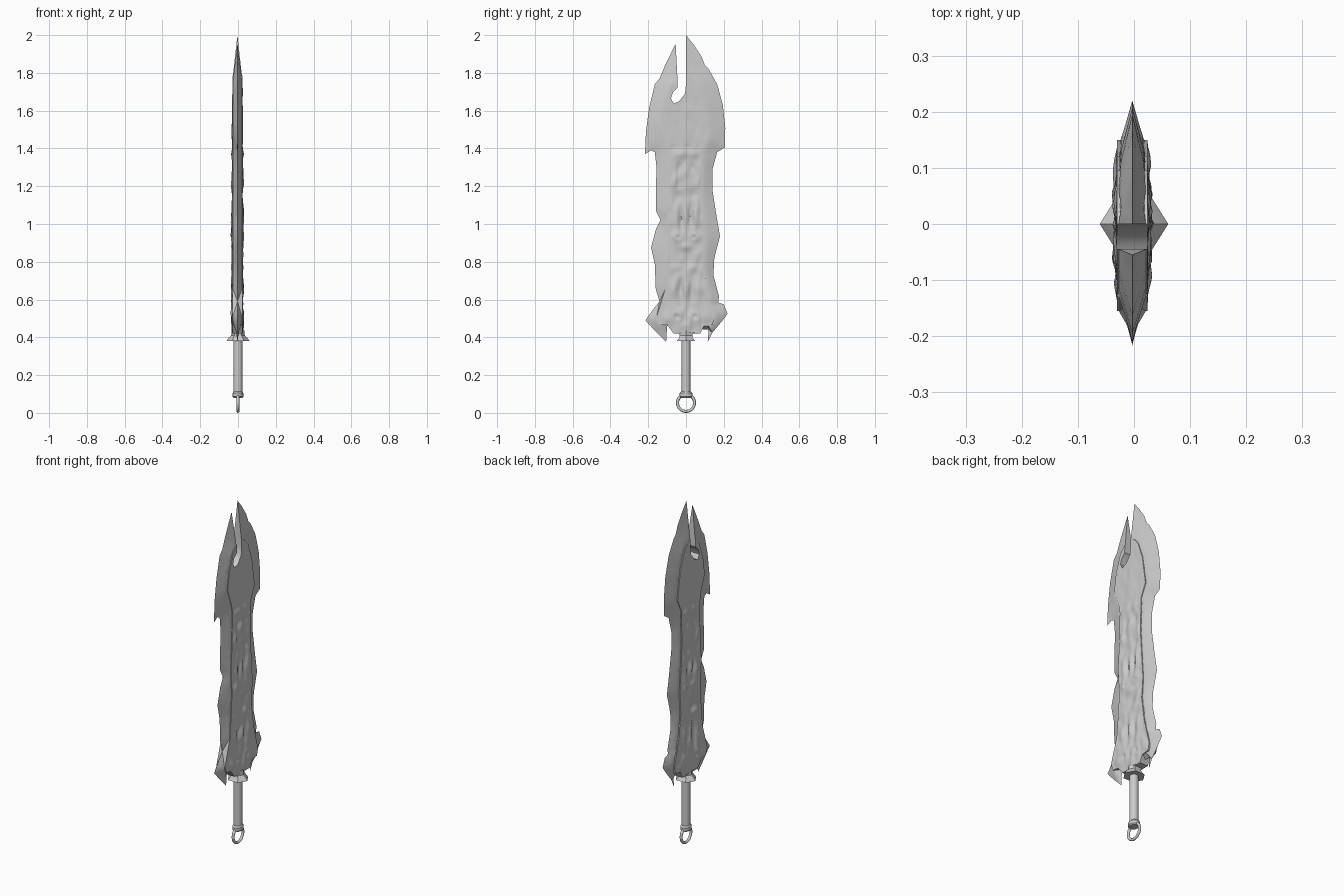
import bpy, bmesh, math
from mathutils import Vector, geometry, noise

if "Cube" in bpy.data.objects:
    bpy.data.objects.remove(bpy.data.objects["Cube"])

# Profiles in the (y, z) plane, right side runs downwards, left side upwards
EDGE_R = [(0, 2), (.04, 1.95), (.08, 1.89), (.10, 1.84), (.12, 1.82), (.165, 1.74), (.195, 1.63),
          (.208, 1.51), (.205, 1.405), (.165, 1.38), (.14, 1.29), (.14, 1.18), (.16, 1.05),
          (.18, .935), (.15, .82), (.145, .73), (.175, .615), (.17, .585), (.20, .575),
          (.22, .525), (.19, .485), (.14, .425), (.115, .375), (.12, .44)]
EDGE_L = [(-.10, .46), (-.105, .375), (-.16, .43), (-.215, .49), (-.165, .56), (-.14, .59),
          (-.16, .655), (-.165, .785), (-.185, .875), (-.16, .97), (-.135, 1.02), (-.16, 1.07),
          (-.16, 1.2), (-.155, 1.29), (-.165, 1.38), (-.185, 1.39), (-.217, 1.37), (-.212, 1.49),
          (-.195, 1.615), (-.165, 1.74), (-.14, 1.77), (-.115, 1.83), (-.055, 1.955)]
SLOT = [(-.045, 1.765), (-.045, 1.72), (-.07, 1.695), (-.08, 1.665), (-.065, 1.638),
        (-.035, 1.65), (-.005, 1.69), (0, 1.74), (0, 1.785)]
PANEL_R = [(.03, 1.765), (.06, 1.73), (.095, 1.63), (.12, 1.47), (.085, 1.395), (.08, 1.2),
           (.09, 1.05), (.10, .92), (.09, .8), (.11, .655), (.15, .505), (.14, .465),
           (.095, .46), (.075, .42)]
PANEL_L = [(-.065, .42), (-.10, .465), (-.14, .47), (-.155, .51), (-.11, .655), (-.095, .81),
           (-.09, .92), (-.10, 1.05), (-.09, 1.18), (-.085, 1.38), (-.095, 1.435), (-.13, 1.53),
           (-.115, 1.63), (-.08, 1.73)]
X0 = -.003

# Carved relief: y (mirrored), z, y radius, z radius, height
RELIEF = [(.048, .51, .032, .035, .010), (.048, .51, .013, .013, -.010), (0, .46, .03, .025, .006),
          (.10, .50, .02, .03, .006), (.028, .64, .012, .06, -.008), (.06, .64, .015, .07, .007),
          (0, .66, .013, .08, .007), (.045, .77, .03, .02, .005), (0, .80, .02, .03, -.006),
          (.042, .93, .032, .022, .010), (.042, .93, .014, .010, -.009), (0, .88, .025, .02, .006),
          (.024, 1.04, .011, .05, -.008), (.052, 1.04, .014, .06, .008), (0, 1.04, .012, .06, .006),
          (.035, 1.15, .02, .025, -.006), (.06, 1.22, .015, .05, .006), (.0, 1.22, .014, .06, .005),
          (.035, 1.30, .018, .03, -.006), (.04, 1.37, .03, .02, .006), (0, 1.5, .03, .12, .003)]


def dist(p, chain):
    best = 9
    for a, b in zip(chain, chain[1:]):
        a, b = Vector(a), Vector(b)
        d = b - a
        t = max(0, min(1, (p - a).dot(d) / d.length_squared))
        best = min(best, (p - a - d * t).length)
    return best


def finish(name, bm):
    bmesh.ops.recalc_face_normals(bm, faces=bm.faces)
    me = bpy.data.meshes.new(name)
    bm.to_mesh(me)
    bm.free()
    ob = bpy.data.objects.new(name, me)
    bpy.context.collection.objects.link(ob)
    bpy.ops.object.select_all(action='DESELECT')
    ob.select_set(True)
    bpy.context.view_layer.objects.active = ob
    bpy.ops.object.shade_smooth_by_angle(angle=math.radians(32))
    return ob


def slab(name, outline, step, height, crease=()):
    """Fill an outline with a fine mesh and give it a height on both sides."""
    pts = [Vector(p) for p in outline]
    n = len(pts)
    loop = outline + outline[:1]
    pts += [Vector(p) for p in crease]
    edges = [(i, i + 1) for i in range(n, len(pts) - 1)]
    chains = [loop, list(crease)]
    for j in range(int(1.7 / step)):
        for i in range(int(.46 / step) + 1):
            p = Vector((-.23 + (i + .5 * (j % 2)) * step, .36 + j * step))
            if min(dist(p, c) for c in chains) > step * .45:
                pts.append(p)
    co, _, faces, *_ = geometry.delaunay_2d_cdt(pts, edges, [list(range(n))], 1, 1e-5)
    bm = bmesh.new()
    sides = []
    for s in (1, -1):
        sides.append([bm.verts.new((X0 + s * height(c, s), c.x, c.y)) for c in co])
    count = {}
    for f in faces:
        bm.faces.new([sides[0][i] for i in f])
        bm.faces.new([sides[1][i] for i in reversed(f)])
        for a, b in zip(f, f[1:] + f[:1]):
            key = (min(a, b), max(a, b))
            count[key] = count.get(key, 0) + 1
    for (a, b), k in count.items():
        if k == 1:
            bm.faces.new([sides[0][a], sides[0][b], sides[1][b], sides[1][a]])
    bmesh.ops.remove_doubles(bm, verts=bm.verts, dist=1e-5)
    bmesh.ops.delete(bm, geom=[v for v in bm.verts if not v.link_faces], context='VERTS')
    return finish(name, bm)


def blade_height(p, s):
    d_out = min(dist(p, EDGE_R), dist(p, EDGE_L))
    d_in = min(dist(p, SLOT[-1:] + PANEL_R), dist(p, PANEL_L + SLOT[:1]))
    return .024 * d_out / (d_out + d_in + 1e-6)


def panel_height(p, s):
    edge = min(dist(p, SLOT[-1:] + PANEL_R), dist(p, PANEL_L + SLOT[:1]))
    fade = min(1, edge / .02)
    h = sum(a * math.exp(-((abs(p.x) - y) / ry) ** 2 - ((p.y - z) / rz) ** 2)
            for y, z, ry, rz, a in RELIEF)
    rough = .006 if p.y < 1.42 else .002
    h += rough * noise.noise(Vector((p.x * 28, p.y * 16, s * 3)))
    return .027 + fade * max(-.009, min(.009, h))


# Forked blade with sharpened edges, and the carved panel down its middle
slab("blade", EDGE_R + EDGE_L + SLOT, .025, blade_height,
     PANEL_L[3:] + SLOT[:1])
slab("carved_panel", PANEL_R + PANEL_L + SLOT, .0085, panel_height)


def lathe(name, rings, sides):
    """Stack of polygon rings: (z, x radius, y radius)."""
    bm = bmesh.new()
    rows = [[bm.verts.new((rx * math.cos(2 * math.pi * i / sides),
                           ry * math.sin(2 * math.pi * i / sides), z)) for i in range(sides)]
            for z, rx, ry in rings]
    for a, b in zip(rows, rows[1:]):
        for i in range(sides):
            j = (i + 1) % sides
            bm.faces.new((a[i], a[j], b[j], b[i]))
    bm.faces.new(rows[0])
    bm.faces.new(rows[-1])
    return finish(name, bm)


# Grip, guard and pommel collar
lathe("grip", [(.09, .024, .024), (.40, .024, .024)], 16)
lathe("guard", [(.38, .061, .056), (.397, .050, .042), (.41, .036, .038), (.435, .034, .046)], 6)
lathe("pommel_collar", [(.080, .024, .028), (.086, .029, .034), (.104, .029, .034),
                        (.112, .024, .026)], 12)

# Pommel ring
bpy.ops.mesh.primitive_torus_add(major_radius=.045, minor_radius=.008, major_segments=32,
                                 minor_segments=10, location=(0, 0, .053),
                                 rotation=(0, math.pi / 2, 0))
bpy.context.object.name = "pommel_ring"
bpy.ops.object.shade_smooth_by_angle(angle=math.radians(40))
